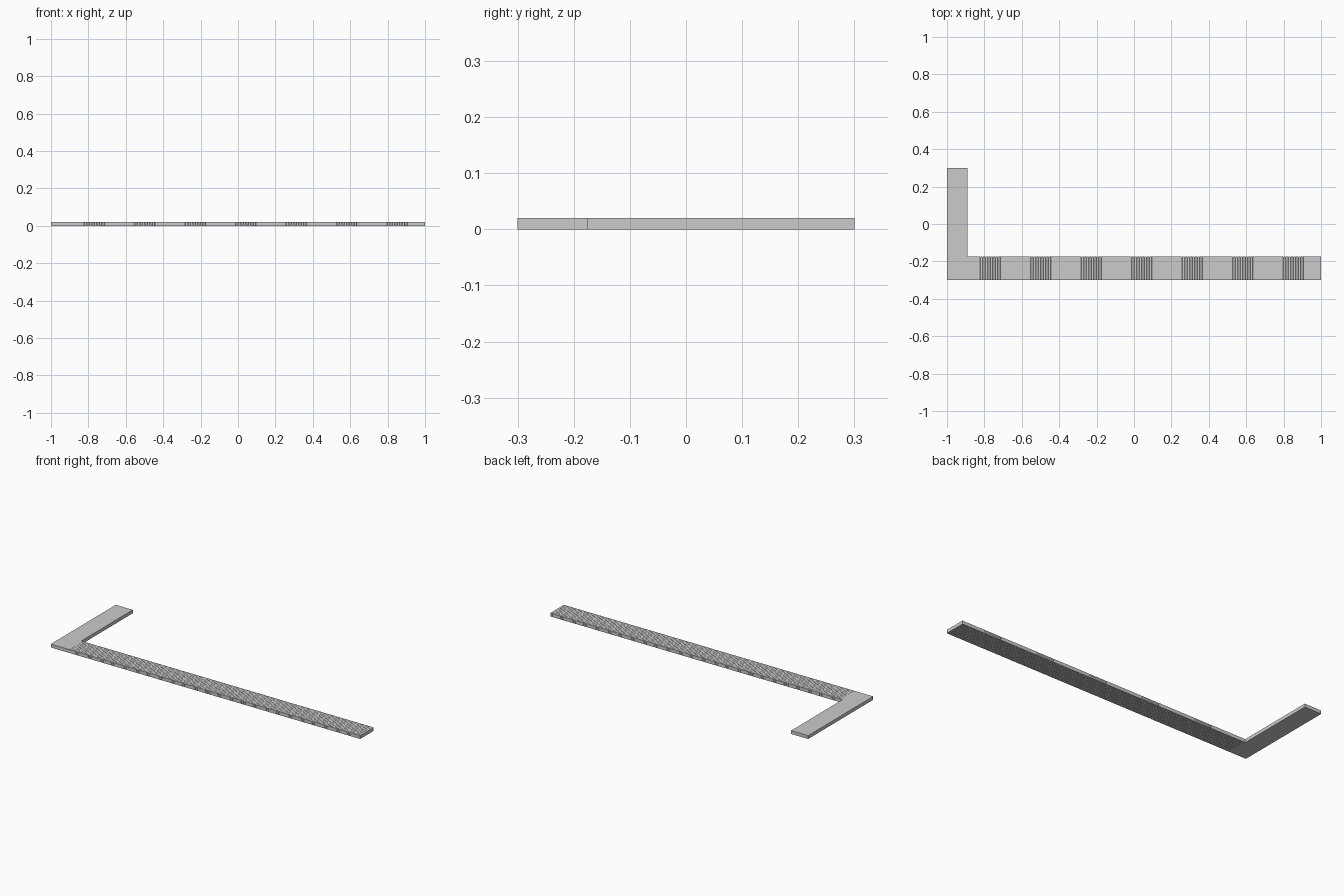
import bpy, bmesh

if "Cube" in bpy.data.objects:
    bpy.data.objects.remove(bpy.data.objects["Cube"])

Y0, Y1, YB = -0.30, -0.175, 0.30   # front edge, inner edge, back tip
X0, XI, X1 = -1.0, -0.89, 1.0      # outer edge, inner corner, far tip
H = 0.02


def finish(name, bm):
    bmesh.ops.recalc_face_normals(bm, faces=bm.faces)
    mesh = bpy.data.meshes.new(name)
    bm.to_mesh(mesh)
    bm.free()
    obj = bpy.data.objects.new(name, mesh)
    bpy.context.collection.objects.link(obj)


def bar(name, rings):
    """Loft a rectangular bar along x from (x, y0, y1, z0, z1) rings."""
    bm = bmesh.new()
    prev = None
    for x, y0, y1, z0, z1 in rings:
        cur = [bm.verts.new((x, y, z)) for y, z in
               ((y0, z0), (y1, z0), (y1, z1), (y0, z1))]
        if prev:
            for i in range(4):
                j = (i + 1) % 4
                bm.faces.new((prev[i], prev[j], cur[j], cur[i]))
        else:
            bm.faces.new(cur)
        prev = cur
    bm.faces.new(prev)
    finish(name, bm)


# short plain arm, including the corner
bar("short_arm", [(X0, Y0, YB, 0, H), (XI, Y0, YB, 0, H)])

# long arm with hairline seams between its fine segments
pitch, half, depth = 0.0135, 0.0006, 0.0006
rings = [(XI, Y0, Y1, 0, H)]
count = int((X1 - XI) / pitch)
for i in range(1, count):
    x = XI + i * pitch
    rings += [(x - half, Y0, Y1, 0, H),
              (x, Y0 + depth, Y1 - depth, depth, H - depth),
              (x + half, Y0, Y1, 0, H)]
rings.append((X1, Y0, Y1, 0, H))
bar("long_arm", rings)
